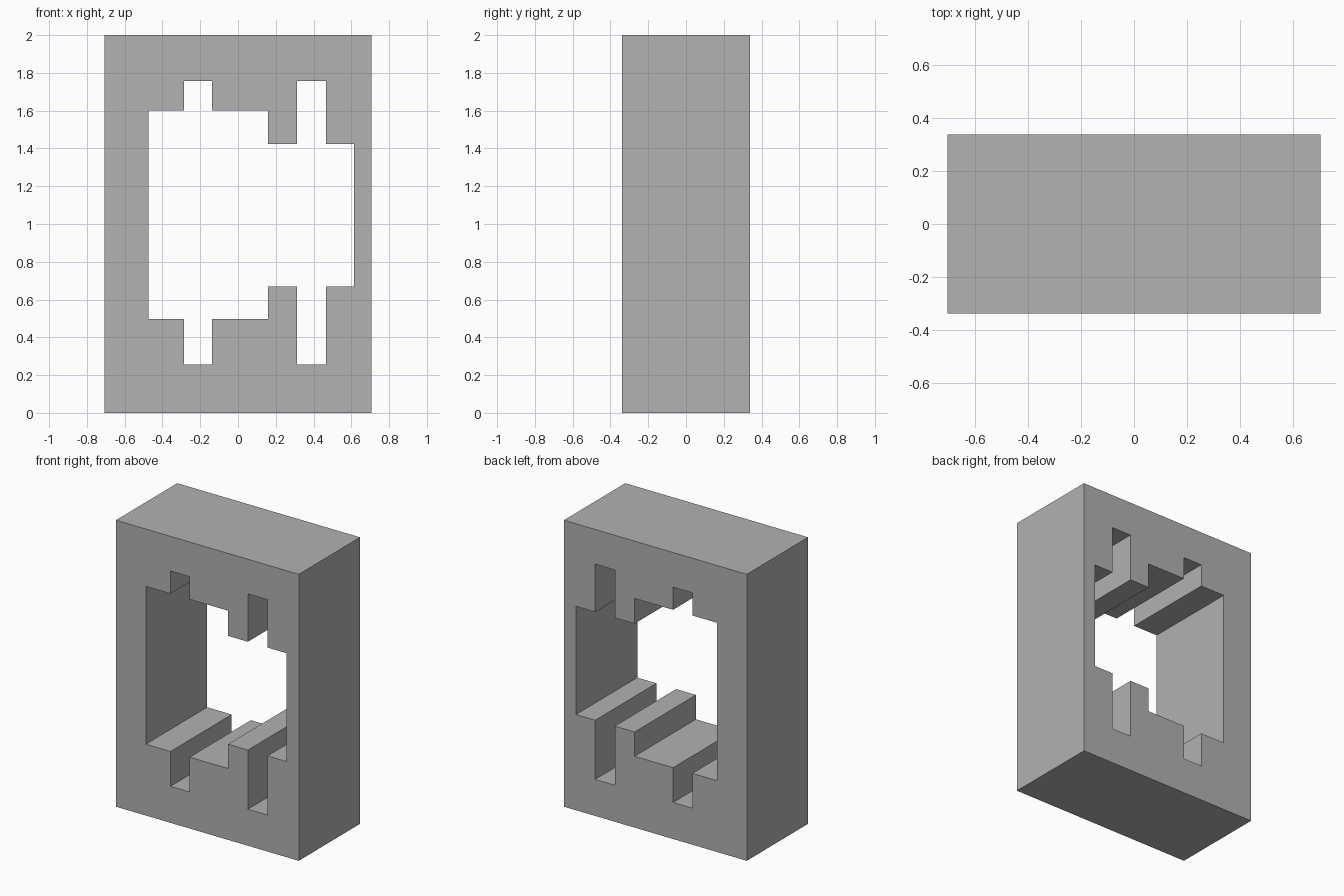
import bpy
import bmesh
from mathutils import Vector

cube = bpy.data.objects.get("Cube")
if cube:
    bpy.data.objects.remove(cube, do_unlink=True)

HALF_WIDTH, HALF_DEPTH, HEIGHT = 0.706, 0.338, 2.0

# Levels of the opening: wide part, narrow part and slots
WIDE_TOP, NARROW_TOP, SLOT_TOP = 1.6, 1.424, 1.758
WIDE_LOW, NARROW_LOW, SLOT_LOW = 0.498, 0.668, 0.255

grey = bpy.data.materials.new("plain grey")
grey.use_nodes = True
colour = (0.445, 0.445, 0.445, 1)
grey.diffuse_color = colour
grey.node_tree.nodes["Principled BSDF"].inputs["Base Color"].default_value = colour


def stepped_edge(wide, narrow, slot):
    """Stepped edge of the opening, from its right side to its left."""
    steps = [(-0.475, -0.285, wide), (-0.285, -0.137, slot),
             (-0.137, 0.16, wide), (0.16, 0.313, narrow),
             (0.313, 0.465, slot), (0.465, 0.613, narrow)]
    return [(x, z) for x0, x1, z in steps for x in (x0, x1)]


def add_loop(bm, points):
    verts = [bm.verts.new((x, -HALF_DEPTH, z)) for x, z in points]
    return [bm.edges.new((v, verts[i - 1])) for i, v in enumerate(verts)]


# Front face with the opening, extruded through to the back
rim = [(-HALF_WIDTH, 0), (HALF_WIDTH, 0), (HALF_WIDTH, HEIGHT), (-HALF_WIDTH, HEIGHT)]
opening = (stepped_edge(WIDE_LOW, NARROW_LOW, SLOT_LOW)
           + stepped_edge(WIDE_TOP, NARROW_TOP, SLOT_TOP)[::-1])
bm = bmesh.new()
edges = add_loop(bm, rim) + add_loop(bm, opening)
bmesh.ops.triangle_fill(bm, use_beauty=True, edges=edges, normal=Vector((0, -1, 0)))
result = bmesh.ops.extrude_face_region(bm, geom=bm.faces[:], use_keep_orig=True)
back = [g for g in result["geom"] if isinstance(g, bmesh.types.BMVert)]
bmesh.ops.translate(bm, verts=back, vec=(0, 2 * HALF_DEPTH, 0))
bmesh.ops.recalc_face_normals(bm, faces=bm.faces[:])

mesh = bpy.data.meshes.new("block_with_opening")
bm.to_mesh(mesh)
bm.free()
mesh.materials.append(grey)
block = bpy.data.objects.new("block_with_opening", mesh)
bpy.context.collection.objects.link(block)
